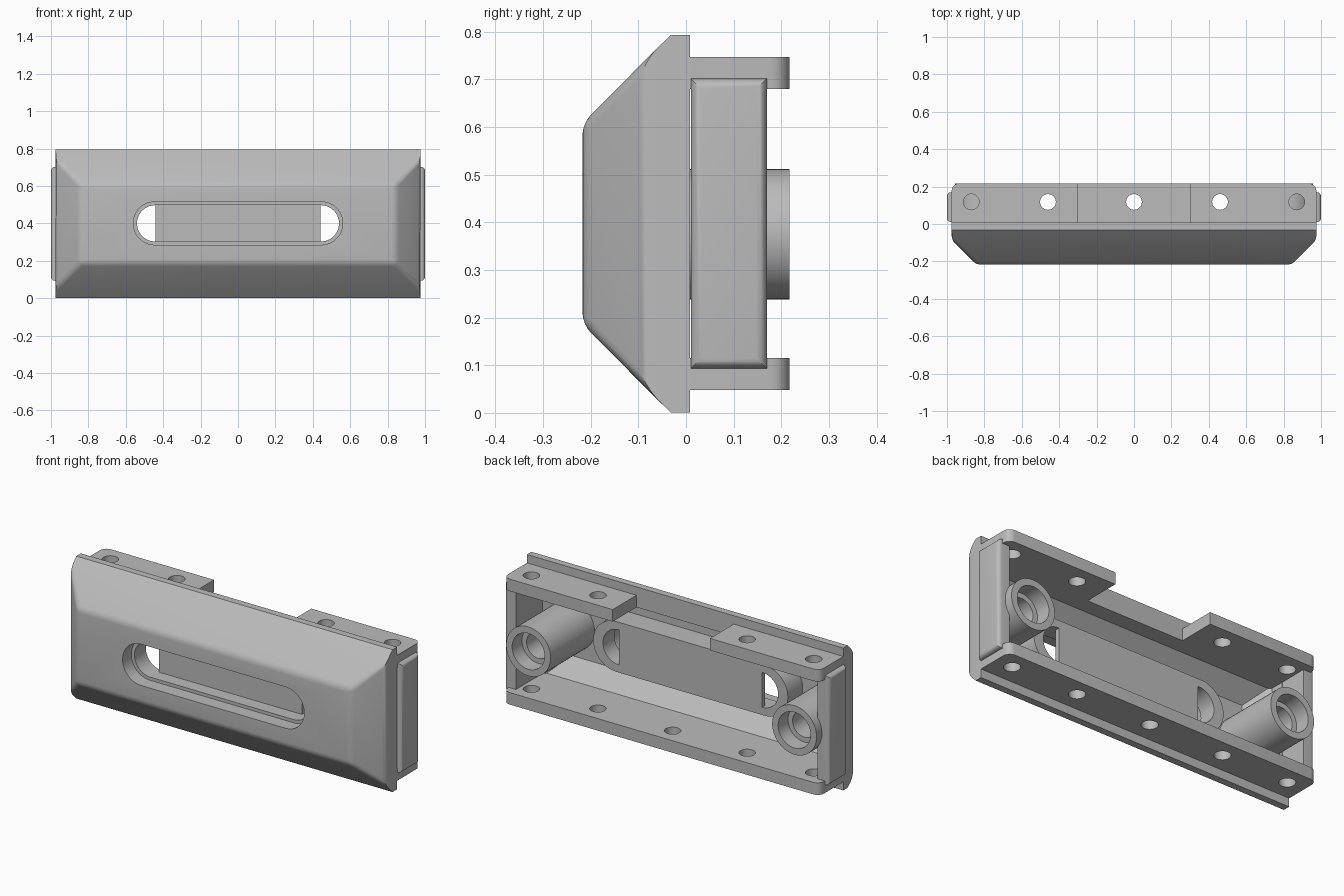
import bpy, bmesh, math
from mathutils import Matrix

cube = bpy.data.objects.get("Cube")
if cube:
    bpy.data.objects.remove(cube, do_unlink=True)

grey = bpy.data.materials.new("plain_grey")
grey.use_nodes = True
grey.diffuse_color = (0.5, 0.5, 0.5, 1)
grey.node_tree.nodes["Principled BSDF"].inputs["Base Color"].default_value = (0.5, 0.5, 0.5, 1)

MID = 0.397      # middle height of the housing
BACK = 0.217     # rear plane


def finish(name, bm):
    bmesh.ops.recalc_face_normals(bm, faces=bm.faces)
    mesh = bpy.data.meshes.new(name)
    bm.to_mesh(mesh)
    bm.free()
    mesh.materials.append(grey)
    ob = bpy.data.objects.new(name, mesh)
    bpy.context.collection.objects.link(ob)
    return ob


def activate(ob):
    bpy.ops.object.select_all(action='DESELECT')
    ob.select_set(True)
    bpy.context.view_layer.objects.active = ob


def combine(ob, tool, operation='DIFFERENCE'):
    mod = ob.modifiers.new("cut", 'BOOLEAN')
    mod.object, mod.operation, mod.solver = tool, operation, 'EXACT'
    activate(ob)
    bpy.ops.object.modifier_apply(modifier=mod.name)
    bpy.data.objects.remove(tool, do_unlink=True)


def smooth(ob):
    activate(ob)
    bpy.ops.object.shade_smooth_by_angle(angle=math.radians(32))


def tapered_block(name, hw, hh, sx, sz, front, back, round_front=0):
    """Block whose front is chamfered at 45 degrees on all four sides."""
    bm = bmesh.new()
    for y in (front, hw - sx, hh - sz, back):
        x, z = min(hw, sx + y), min(hh, sz + y)
        for i in (-1, 1):
            for k in (-1, 1):
                bm.verts.new((i * x, y, MID + k * z))
    hull = bmesh.ops.convex_hull(bm, input=bm.verts)
    loose = [v for v in bm.verts if not v.link_faces]
    bmesh.ops.delete(bm, geom=loose, context='VERTS')
    bmesh.ops.dissolve_limit(bm, angle_limit=0.02, verts=bm.verts, edges=bm.edges)
    if round_front:
        edges = [e for e in bm.edges if all(v.co.y < -0.07 for v in e.verts)]
        bmesh.ops.bevel(bm, geom=edges, offset=round_front, segments=4,
                        profile=0.5, affect='EDGES')
    return finish(name, bm)


def stadium(name, half_len, r, y0, y1, cx=0, cz=0.4, n=24):
    """Round-ended prism running along y; a cylinder when half_len equals r."""
    bm = bmesh.new()
    ring = []
    for side in (1, -1):
        for i in range(n + 1):
            if half_len == r and i == n:
                continue
            a = math.pi * i / n - math.pi / 2
            x, z = r * math.cos(a) + half_len - r, r * math.sin(a)
            ring.append(bm.verts.new((cx + side * x, y0, cz + side * z)))
    face = bm.faces.new(ring)
    ext = bmesh.ops.extrude_face_region(bm, geom=[face])
    verts = [g for g in ext["geom"] if isinstance(g, bmesh.types.BMVert)]
    bmesh.ops.translate(bm, verts=verts, vec=(0, y1 - y0, 0))
    return finish(name, bm)


def box(name, x, y, z, radius=0, pick=None):
    bm = bmesh.new()
    bmesh.ops.create_cube(bm, size=1)
    for v in bm.verts:
        v.co = [b[0] if c < 0 else b[1] for c, b in zip(v.co, (x, y, z))]
    if radius:
        edges = [e for e in bm.edges if pick(e)]
        bmesh.ops.bevel(bm, geom=edges, offset=radius, segments=5,
                        profile=0.5, affect='EDGES')
    return finish(name, bm)


def drill(ob, x):
    bm = bmesh.new()
    bmesh.ops.create_cone(bm, cap_ends=True, segments=32, radius1=0.042, radius2=0.042,
                          depth=0.2, matrix=Matrix.Translation((x, 0.118, (ob["z"]))))
    combine(ob, finish("drill", bm))


# Hollow front housing with a long slot and a boss behind it
shell = tapered_block("housing", 0.975, 0.3965, 1.06, 0.428, -0.217, 0.008, 0.022)
combine(shell, tapered_block("cavity", 0.93, 0.283, 0.996, 0.364, -0.17, 0.3))
combine(shell, stadium("boss", 0.6, 0.14, -0.19, -0.04), 'UNION')
combine(shell, stadium("rim", 0.56, 0.115, -0.3, -0.14))
combine(shell, stadium("slot", 0.54, 0.097, -0.3, 0.1))
smooth(shell)

# Panel closing the middle of the slot
box("slot_back_panel", (-0.44, 0.44), (-0.066, -0.04), (0.302, 0.498))


# Mounting flanges, rounded at the rear outer corners
def flange(name, x0, x1, z0, z1, holes):
    def corner(e):
        a, b = (v.co for v in e.verts)
        return (abs(a.z - b.z) > 0.01 and a.y > 0.2 and abs(a.x) > 0.9)
    ob = box(name, (x0, x1), (0, BACK), (z0, z1), 0.04, corner)
    ob["z"] = (z0 + z1) / 2
    for x in holes:
        drill(ob, x)
    smooth(ob)


flange("bottom_flange", -0.975, 0.975, 0.048, 0.115, (-0.87, -0.46, 0, 0.46, 0.87))
flange("top_flange_left", 0.3, 0.975, 0.68, 0.747, (0.46, 0.87))
flange("top_flange_right", -0.975, -0.3, 0.68, 0.747, (-0.46, -0.87))

# Side pads and screw tubes, one pair per end
for side, label in ((1, "left"), (-1, "right")):
    pad = box("side_pad_" + label, sorted((side * 0.93, side)), (0.01, 0.17), (0.093, 0.702),
              0.022, lambda e: all(abs(v.co.x) > 0.99 for v in e.verts))
    smooth(pad)

    cx = side * 0.82
    tube = stadium("screw_tube_" + label, 0.137, 0.137, -0.19, BACK, cx, 0.375)
    combine(tube, tapered_block("limit", 0.965, 0.38, 1.04, 0.408, -0.2, 0.3), 'INTERSECT')
    combine(tube, stadium("counterbore", 0.1, 0.1, 0.13, 0.3, cx, 0.375))
    combine(tube, stadium("bore", 0.072, 0.072, -0.05, 0.3, cx, 0.375))
    smooth(tube)
